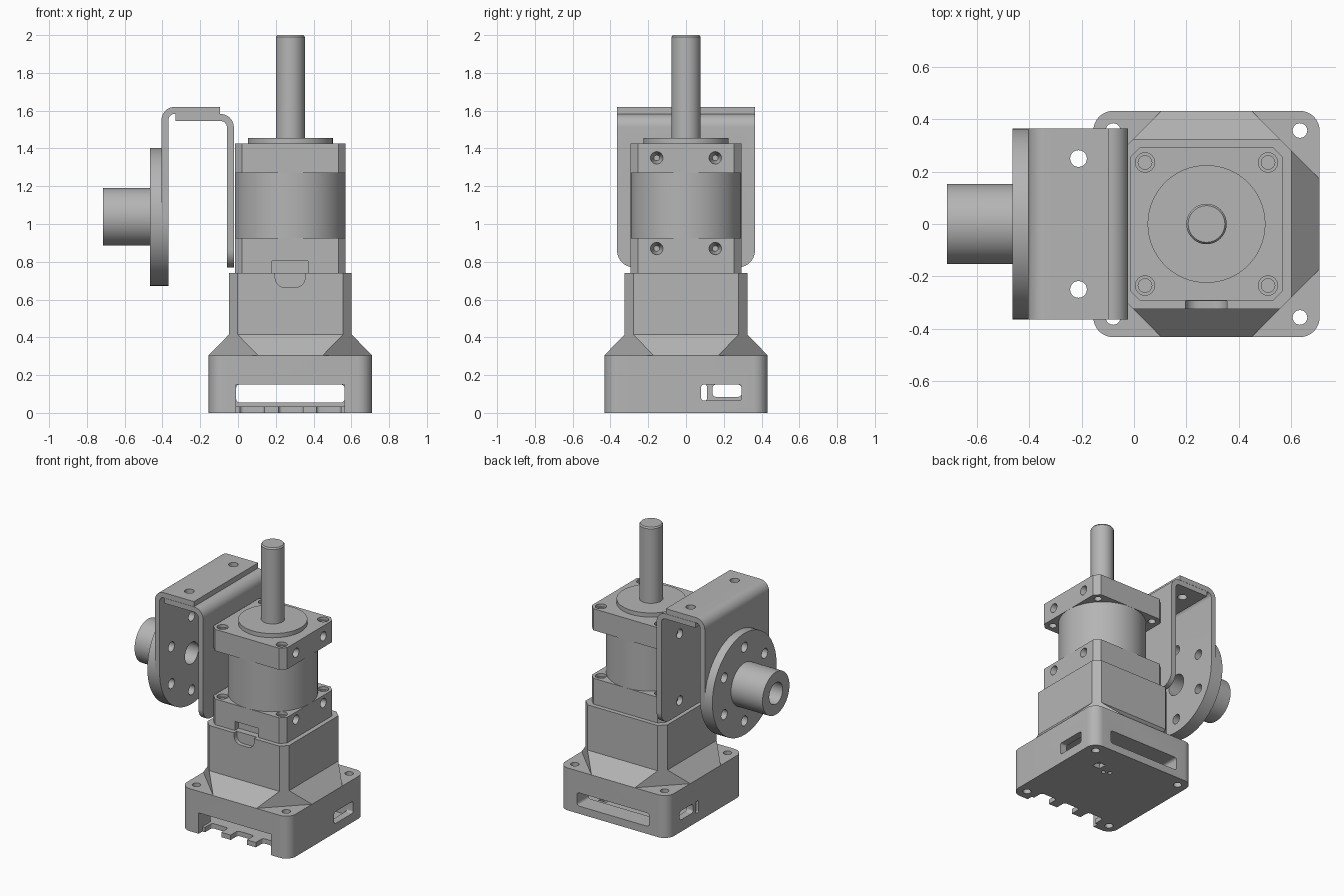
import bpy, bmesh, math
from mathutils import Vector

cube = bpy.data.objects.get("Cube")
if cube:
    bpy.data.objects.remove(cube)

grey = bpy.data.materials.new("machined_grey")
grey.use_nodes = True
COLOUR = (0.46, 0.46, 0.46, 1)
grey.diffuse_color = COLOUR
grey.node_tree.nodes["Principled BSDF"].inputs["Base Color"].default_value = COLOUR

CX = 0.277          # motor axis
HUB_Z = 1.038       # coupling axis height
parts = []


def loft(name, rings, part=True):
    """Skin a stack of equal-length rings and cap both ends."""
    bm = bmesh.new()
    rows = [[bm.verts.new(p) for p in ring] for ring in rings]
    n = len(rows[0])
    for a, b in zip(rows, rows[1:]):
        for i in range(n):
            j = (i + 1) % n
            bm.faces.new((a[i], a[j], b[j], b[i]))
    bm.faces.new(rows[0])
    bm.faces.new(rows[-1])
    bmesh.ops.recalc_face_normals(bm, faces=bm.faces)
    mesh = bpy.data.meshes.new(name)
    bm.to_mesh(mesh)
    bm.free()
    mesh.materials.append(grey)
    ob = bpy.data.objects.new(name, mesh)
    bpy.context.collection.objects.link(ob)
    if part:
        parts.append(ob)
    return ob


def place(axis, t, u, v):
    return {"x": (t, u, v), "y": (u, t, v), "z": (u, v, t)}[axis]


def prism(name, axis, outline, lo, hi, part=True):
    return loft(name, [[place(axis, t, u, v) for u, v in outline] for t in (lo, hi)], part)


def turned(name, axis, centre, steps, part=True, n=64):
    """Round part: steps are (position along axis, radius)."""
    u, v = centre
    return loft(name, [[place(axis, t, u + r * math.cos(math.tau * i / n), v + r * math.sin(math.tau * i / n))
                        for i in range(n)] for t, r in steps], part)


def drill(axis, centre, r, lo, hi):
    return turned("drill", axis, centre, [(lo, r), (hi, r)], False, 24)


def arc(u, v, r, a0, a1, n=10):
    return [(u + r * math.cos(math.radians(a0 + (a1 - a0) * i / n)),
             v + r * math.sin(math.radians(a0 + (a1 - a0) * i / n))) for i in range(n + 1)]


def rounded(u0, u1, v0, v1, r):
    return (arc(u1 - r, v1 - r, r, 0, 90) + arc(u0 + r, v1 - r, r, 90, 180)
            + arc(u0 + r, v0 + r, r, 180, 270) + arc(u1 - r, v0 + r, r, 270, 360))


def octagon(h, c):
    """Square of half width h whose flats have half length c."""
    return [(CX + u, v) for u, v in ((h, -c), (h, c), (c, h), (-c, h), (-h, c), (-h, -c), (-c, -h), (c, -h))]


def box(x0, x1, y0, y1, z0, z1):
    return prism("block", "z", [(x0, y0), (x1, y0), (x1, y1), (x0, y1)], z0, z1, False)


def cut(ob, cutters, operation='DIFFERENCE'):
    bpy.context.view_layer.objects.active = ob
    for c in cutters:
        mod = ob.modifiers.new("cut", 'BOOLEAN')
        mod.operation, mod.solver, mod.object = operation, 'EXACT', c
        bpy.ops.object.modifier_apply(modifier=mod.name)
        bpy.data.objects.remove(c)


SIGNS = [(-1, -1), (-1, 1), (1, -1), (1, 1)]

# Base housing: hollow, open at the front, with ports in the other sides
base = prism("base_housing", "z", rounded(CX - 0.432, CX + 0.432, -0.432, 0.432, 0.075), 0, 0.305)
cut(base, [
    box(CX - 0.38, CX + 0.38, -0.3, 0.3, 0.035, 0.24),
    prism("back_port", "y", rounded(-0.01, 0.565, 0.055, 0.15, 0.02), 0.25, 0.5, False),
    box(-0.01, 0.565, -0.5, -0.25, 0.035, 0.15),
    box(-0.01, 0.565, -0.5, -0.39, -0.1, 0.1),
    prism("left_port", "x", rounded(0.08, 0.295, 0.065, 0.15, 0.015), 0.6, 0.8, False),
    prism("right_port", "x", rounded(0.14, 0.295, 0.085, 0.15, 0.02), -0.25, -0.05, False),
    prism("right_small_port", "x", rounded(0.08, 0.11, 0.065, 0.15, 0.008), -0.25, -0.05, False),
    box(0.46, 0.52, 0.19, 0.25, -0.1, 0.1),
    drill("z", (0.41, 0.17), 0.014, -0.1, 0.1),
    drill("z", (0.37, 0.19), 0.014, -0.1, 0.1),
])
cut(base, [prism("notch", "z", rounded(x - 0.065, x + 0.065, -0.45, -0.31, 0.02), -0.1, 0.1, False)
           for x in (0.075, 0.28, 0.48)])
cut(base, [drill("z", (CX + 0.357 * a, 0.357 * b), 0.028, -0.1, 0.4) for a, b in SIGNS])

# Motor body: flared skirt below an eight-sided column
body = loft("motor_body", [[(u, v, z) for u, v in octagon(h, c)]
                           for z, h, c in ((0.305, 0.432, 0.172), (0.415, 0.325, 0.279), (0.74, 0.325, 0.279))])
cut(body, [prism("cable_notch", "y", rounded(0.197, 0.355, 0.665, 0.85, 0.05), -0.4, -0.295, False)])

# Gearbox: two square flanges around a drum
for name, z0, z1, hole_z in (("lower_flange", 0.74, 0.925, 0.87), ("upper_flange", 1.27, 1.425, 1.35)):
    flange = prism(name, "z", octagon(0.293, 0.255), z0, z1)
    cut(flange, [drill("z", (CX + 0.235 * a, 0.235 * b), 0.026, z0 - 0.1, z1 + 0.1) for a, b in SIGNS])
    cut(flange, [drill("z", (CX + 0.235 * a, 0.235 * b), 0.037, z1 - 0.02, z1 + 0.1) for a, b in SIGNS])
    cut(flange, [turned("screw_hole", "x", (0.155 * b, hole_z),
                        [(CX + 0.31 * a, 0.037), (CX + 0.28 * a, 0.03), (CX + 0.2 * a, 0.015)], False, 24)
                 for a, b in SIGNS])
    if name == "lower_flange":
        cut(flange, [box(0.18, 0.37, -0.4, -0.25, 0.7, 0.805)])
turned("gearbox_drum", "z", (CX, 0), [(0.925, 0.293), (1.27, 0.293)])
turned("pilot_ring", "z", (CX, 0), [(1.425, 0.225), (1.455, 0.225)])
turned("output_shaft", "z", (CX, 0), [(1.455, 0.077), (1.99, 0.077), (2.0, 0.07)])

# Two overlapping angle brackets
T = 0.037
outer = ([(-0.095, 1.62)] + arc(-0.335, 1.55, 0.07, 90, 180) + [(-0.405, 0.6), (-0.405 + T, 0.6)]
         + arc(-0.335, 1.55, 0.07 - T, 180, 90) + [(-0.095, 1.62 - T)])
outer_bracket = prism("outer_bracket", "y", outer, -0.365, 0.365)
inner = ([(-0.33, 1.582)] + arc(-0.092, 1.512, 0.07, 90, 0) + [(-0.022, 0.7), (-0.022 - T, 0.7)]
         + arc(-0.092, 1.512, 0.07 - T, 0, 90) + [(-0.33, 1.582 - T)])
inner_bracket = prism("inner_bracket", "y", inner, -0.365, 0.365)

# Round off the lower ends of the brackets
cut(outer_bracket, [prism("round_end", "x", arc(0, HUB_Z, 0.365, 180, 360, 32) + [(0.365, 1.8), (-0.365, 1.8)],
                          -0.6, 0.2, False)], 'INTERSECT')
cut(inner_bracket, [prism("round_end", "x", rounded(-0.365, 0.365, 0.77, 1.9, 0.09), -0.6, 0.2, False)], 'INTERSECT')
for bracket in (outer_bracket, inner_bracket):
    cut(bracket, [drill("z", (-0.212, 0.25 * s), 0.032, 1.4, 1.8) for s in (-1, 1)])
cut(inner_bracket, [drill("x", (0.155 * s, z), 0.033, -0.1, 0) for s in (-1, 1) for z in (0.87, 1.35)])

# Coupling: disc with bored hub, its bolt circle shared with the outer bracket
coupling = turned("coupling_hub", "x", (0, HUB_Z),
                  [(-0.715, 0.153), (-0.465, 0.153), (-0.465, 0.365), (-0.405, 0.365)])
for ob in (coupling, outer_bracket):
    cut(ob, [drill("x", (0, HUB_Z), 0.077, -0.8, -0.3)])
    cut(ob, [drill("x", (0.265 * math.cos(math.radians(30 + 60 * k)),
                         HUB_Z + 0.265 * math.sin(math.radians(30 + 60 * k))), 0.035, -0.6, -0.3)
             for k in range(6)])

# Smooth round surfaces, keep machined edges crisp
bpy.ops.object.select_all(action='DESELECT')
for ob in parts:
    ob.select_set(True)
bpy.context.view_layer.objects.active = base
bpy.ops.object.shade_smooth_by_angle(angle=math.radians(25))
